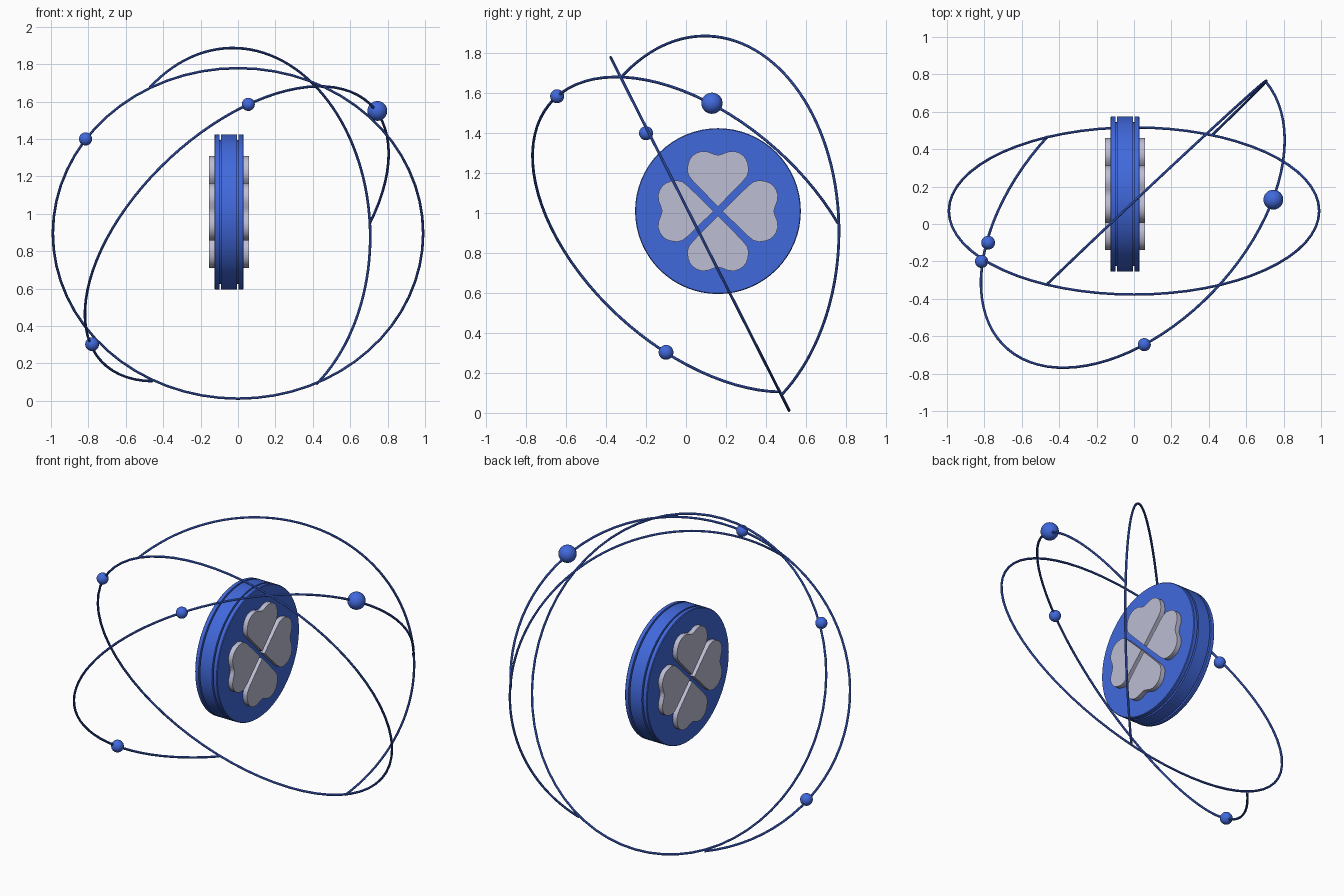
import bpy, bmesh, math
from mathutils import Vector, Matrix

if "Cube" in bpy.data.objects:
    bpy.data.objects.remove(bpy.data.objects["Cube"])


def material(name, rgb):
    m = bpy.data.materials.new(name)
    m.diffuse_color = (*rgb, 1)
    m.use_nodes = True
    m.node_tree.nodes["Principled BSDF"].inputs["Base Color"].default_value = m.diffuse_color
    return m


BLUE = material("royal_blue", (0.053, 0.141, 0.72))
PALE = material("pale_lavender_grey", (0.51, 0.51, 0.66))


def finish(name, bm, mat, smooth=True):
    bmesh.ops.recalc_face_normals(bm, faces=bm.faces[:])
    mesh = bpy.data.meshes.new(name)
    bm.to_mesh(mesh)
    bm.free()
    mesh.materials.append(mat)
    ob = bpy.data.objects.new(name, mesh)
    bpy.context.collection.objects.link(ob)
    if smooth:
        bpy.ops.object.select_all(action='DESELECT')
        ob.select_set(True)
        bpy.context.view_layer.objects.active = ob
        bpy.ops.object.shade_smooth_by_angle(angle=math.radians(35))
    return ob


def wire_arc(name, p0, p1, p2, closed=False, radius=0.007, steps=64, sides=8):
    """Round wire along the circle that runs from p0 through p1 to p2."""
    p0, p1, p2 = Vector(p0), Vector(p1), Vector(p2)
    a, b = p1 - p0, p2 - p0
    n = a.cross(b)
    centre = p0 + (b.length_squared * n.cross(a)
                   + a.length_squared * b.cross(n)) / (2 * n.length_squared)
    n.normalize()
    big = (p0 - centre).length
    u = (p0 - centre).normalized()
    v = n.cross(u)
    end = (p2 - centre)
    sweep = math.tau if closed else math.atan2(end.dot(v), end.dot(u)) % math.tau
    bm = bmesh.new()
    rings = []
    for i in range(steps if closed else steps + 1):
        t = sweep * i / steps
        out = u * math.cos(t) + v * math.sin(t)
        ring = []
        for k in range(sides):
            s = math.tau * k / sides
            ring.append(bm.verts.new(centre + out * (big + radius * math.cos(s))
                                     + n * radius * math.sin(s)))
        rings.append(ring)
    for i in range(steps):
        r, q = rings[i], rings[(i + 1) % len(rings)]
        for k in range(sides):
            j = (k + 1) % sides
            bm.faces.new((r[k], r[j], q[j], q[k]))
    if not closed:
        bm.faces.new(rings[0])
        bm.faces.new(rings[-1])
    return finish(name, bm, BLUE)


# Orbit wires: one full tilted ring and two open arcs joined to it
wire_arc("full_orbit_ring", (0.99, 0.07, 0.895), (0, -0.377, 1.779),
         (-0.99, 0.07, 0.895), closed=True)
wire_arc("upright_orbit_arc", (-0.47, -0.327, 1.677), (0.705, 0.765, 0.95),
         (0.42, 0.478, 0.09))
wire_arc("slanted_orbit_arc", (0.705, 0.76, 0.95), (0.055, -0.645, 1.585),
         (-0.46, 0.47, 0.105))

# Beads threaded on the wires
for name, pos, r in (("left_bead", (-0.815, -0.2, 1.40), 0.035),
                     ("large_right_bead", (0.745, 0.13, 1.55), 0.053),
                     ("front_bead", (0.055, -0.645, 1.585), 0.035),
                     ("lower_left_bead", (-0.78, -0.10, 0.303), 0.037)):
    bm = bmesh.new()
    bmesh.ops.create_uvsphere(bm, u_segments=24, v_segments=16, radius=r,
                              matrix=Matrix.Translation(pos))
    finish(name, bm, BLUE)

# Disc with two grooves, turned about the x axis
HUB = Vector((-0.048, 0.16, 1.01))
R, INNER = 0.415, 0.385
half = [(0.078, 0), (0.078, R - 0.004), (0.074, R), (0.052, R),
        (0.052, INNER), (0.042, INNER), (0.042, R)]
profile = half + [(-x, r) for x, r in reversed(half)]
bm = bmesh.new()
verts = [bm.verts.new(HUB + Vector((x, 0, r))) for x, r in profile]
edges = [bm.edges.new(pair) for pair in zip(verts, verts[1:])]
bmesh.ops.spin(bm, geom=verts + edges, cent=HUB, axis=(1, 0, 0),
               angle=math.tau, steps=64)
bmesh.ops.remove_doubles(bm, verts=bm.verts[:], dist=1e-4)
finish("grooved_disc", bm, BLUE)

# Four heart leaves standing out from both sides of the disc
side = [(0.125, 0.15), (0.147, 0.178), (0.154, 0.205), (0.15, 0.235),
        (0.142, 0.258), (0.128, 0.277), (0.106, 0.292), (0.08, 0.3),
        (0.05, 0.297), (0.022, 0.286)]
heart = [(0, 0.022)] + side + [(0, 0.28)] + [(-w, r) for w, r in reversed(side)]
THICK = 0.108
for i, name in enumerate(("top", "front", "bottom", "back")):
    turn = Matrix.Rotation(i * math.pi / 2, 3, 'X')
    bm = bmesh.new()
    face = bm.faces.new([bm.verts.new(HUB + turn @ Vector((-THICK, w, r)))
                         for w, r in heart])
    ext = bmesh.ops.extrude_face_region(bm, geom=[face], use_keep_orig=True)
    bmesh.ops.translate(bm, vec=(2 * THICK, 0, 0),
                        verts=[g for g in ext["geom"]
                               if isinstance(g, bmesh.types.BMVert)])
    finish(name + "_heart_leaf", bm, PALE)
